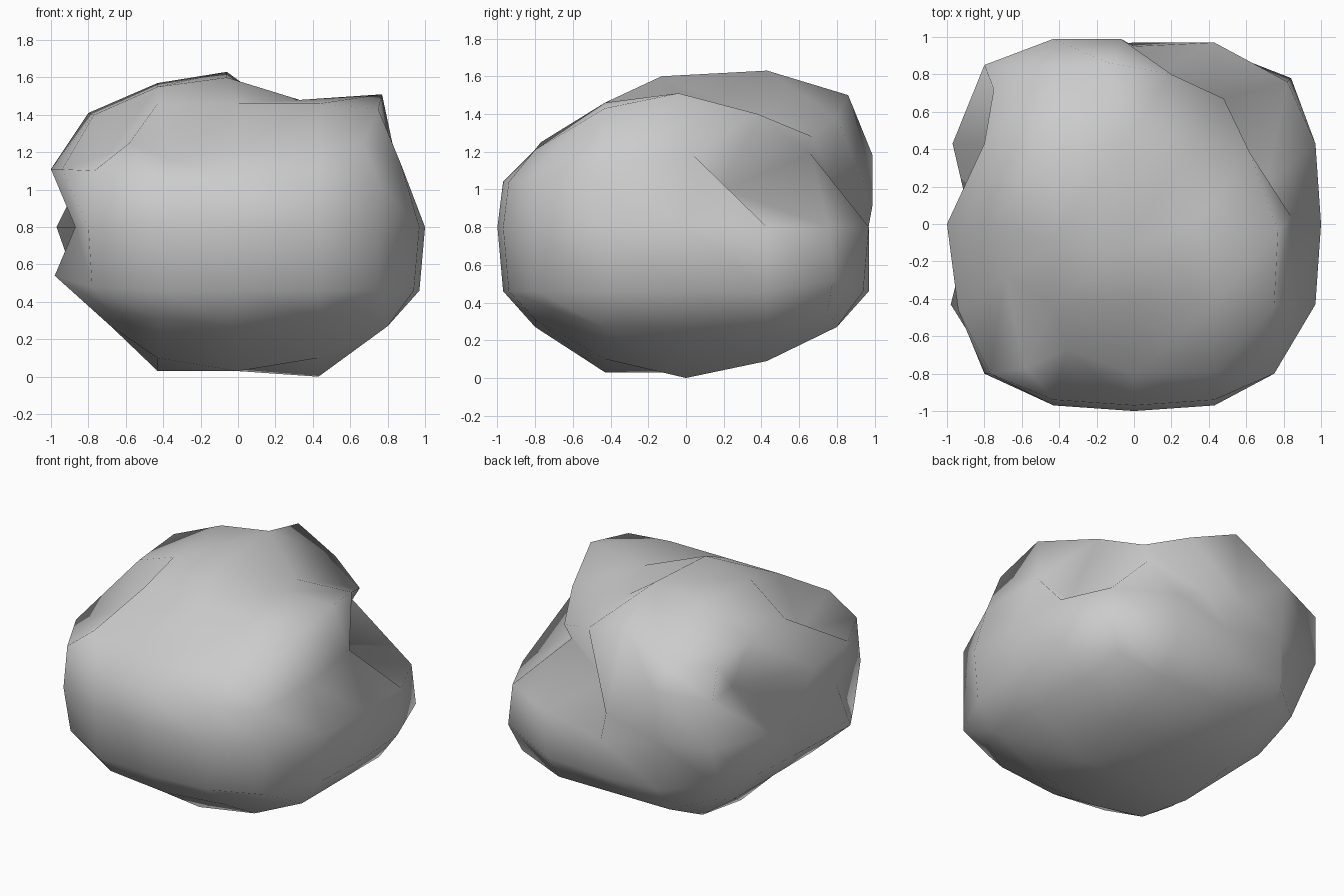
import bpy
import bmesh

default_cube = bpy.data.objects.get("Cube")
if default_cube:
    bpy.data.objects.remove(default_cube, do_unlink=True)

# Lattice names: two steps out from the centre along each axis
LEFT, BACK, TOP = 2, 2, 2
RIGHT, FRONT, BOTTOM = -2, -2, -2

# Block divided into a four by four grid on every side
bm = bmesh.new()
bmesh.ops.create_cube(bm, size=2)
bmesh.ops.subdivide_edges(bm, edges=bm.edges[:], cuts=3, use_grid_fill=True)
grid = {tuple(round(c * 2) for c in v.co): v for v in bm.verts}


def rounded(step, outer_count, inner_count, wide):
    """Coordinate of a lattice step, pulled in at edges and corners."""
    sign = (step > 0) - (step < 0)
    if abs(step) < 2:
        return sign * (0.43 if wide else 0.34)
    if wide:
        reach = (1.0, 0.8, 0.67)[outer_count - 1]
        return sign * (reach - (0.03 * inner_count if outer_count == 1 else 0))
    return sign * (0.77, 0.53, 0.45)[outer_count - 1]


# Soft boulder body
for key, vert in grid.items():
    outer = sum(abs(s) == 2 for s in key)
    inner = sum(abs(s) == 1 for s in key)
    x, y, z = (rounded(s, outer, inner, axis < 2) for axis, s in enumerate(key))
    vert.co = (x, y, z + 0.8)


def pull(i, j, k, x=0.0, y=0.0, z=0.0):
    """Shift one lattice point to carve or raise the stone."""
    co = grid[i, j, k].co
    co.x += x
    co.y += y
    co.z += z


def ridge(start, end):
    """Fold the face between two opposite lattice points."""
    bmesh.ops.connect_verts(bm, verts=[grid[start], grid[end]])


# Sloping front brow with a hollow near its right end
for i in (-1, 0, 1):
    pull(i, -1, TOP, z=-0.11)
    pull(i, FRONT, TOP, z=-0.12)
for i in (-1, 0, 1, LEFT):
    pull(i, FRONT, 1, z=-0.1)
pull(-1, FRONT, TOP, x=0.07, y=0.13, z=-0.05)
pull(RIGHT, FRONT, TOP, x=0.09, y=-0.1)
pull(RIGHT, FRONT, 1, x=0.03, z=-0.04)
pull(RIGHT, FRONT, -1, x=0.02, y=0.05, z=0.02)
for k in (-1, 0, 1):
    pull(LEFT, FRONT, k, x=-0.05)

# Raised side peak and the ridge running back from it
pull(LEFT, 0, TOP, x=-0.03, y=-0.04, z=0.18)
pull(LEFT, -1, TOP, x=-0.05, z=0.1)
pull(LEFT, 1, TOP, x=-0.18, y=-0.05, z=0.07)
pull(LEFT, BACK, TOP, x=-0.19, z=0.03)
pull(1, BACK, TOP, x=-0.23, z=0.05)

# Deep hollow under the ridge
pull(LEFT, -1, 1, x=-0.07)
pull(LEFT, 0, 1, x=-0.13, y=0.04, z=0.04)
pull(LEFT, 1, 1, x=-0.24, y=-0.23, z=-0.14)
pull(LEFT, BACK, 1, x=-0.37, y=-0.14, z=0.05)
pull(1, BACK, 1, x=-0.35, y=-0.16, z=-0.1)
pull(0, BACK, 1, x=-0.07, y=0.02, z=-0.22)
pull(0, BACK, 0, y=-0.05, z=-0.1)
pull(-1, BACK, 0, y=-0.03)
ridge((LEFT, 1, TOP), (LEFT, 0, 1))
ridge((LEFT, 0, 1), (LEFT, 1, 0))

# Fuller lower rear corner
pull(LEFT, BACK, 0, x=0.02, y=-0.04)
pull(LEFT, BACK, -1, x=0.04, y=-0.02, z=0.06)
pull(LEFT, BACK, BOTTOM, x=0.08, y=0.08)

# Crown and the valley beside it
pull(0, 0, TOP, x=-0.06, y=-0.13, z=0.03)
pull(-1, 0, TOP, y=-0.1, z=-0.02)
pull(1, 0, TOP, x=-0.1, z=-0.09)
pull(1, 1, TOP, x=-0.2, y=-0.13, z=-0.15)
pull(0, 1, TOP, x=-0.06, z=0.06)
ridge((0, 1, TOP), (1, BACK, TOP))
ridge((0, 1, TOP), (-1, BACK, TOP))

# High rear shoulder
pull(0, BACK, TOP, x=-0.13, y=0.06, z=0.17)
pull(-1, BACK, TOP, y=0.05, z=-0.03)
pull(-1, BACK, 1, y=0.05, z=0.04)
pull(RIGHT, BACK, TOP, x=-0.08, y=0.05, z=0.08)
for k in (0, 1):
    pull(RIGHT, BACK, k, y=0.05)

# Overhanging edge above the notched side
pull(RIGHT, 1, TOP, z=0.08)
pull(RIGHT, 0, TOP, x=0.03, z=0.07)
pull(RIGHT, -1, TOP, x=0.11, y=0.15, z=-0.14)
pull(RIGHT, -1, 1, y=-0.03, z=-0.03)
pull(RIGHT, 0, 1, x=-0.03, z=-0.03)
pull(RIGHT, 1, 1, x=0.28, z=-0.08)
ridge((RIGHT, 0, 1), (RIGHT, 1, TOP))
ridge((RIGHT, -1, 1), (-1, -1, TOP))

# Notches lower down the same side
pull(RIGHT, -1, 0, x=0.1)
pull(RIGHT, 0, 0, x=0.13)
pull(RIGHT, -1, -1, x=-0.04, z=0.08)
for j in (0, 1):
    pull(RIGHT, j, -1, x=0.12)
pull(RIGHT, BACK, -1, x=0.06, y=-0.12)

# Tapered underside
for j in (-1, 0, 1):
    pull(RIGHT, j, BOTTOM, x=0.12)
for i in (-1, 0, 1):
    pull(i, 1, BOTTOM, z=0.06)
for i in (-1, 1):
    pull(i, -1, BOTTOM, z=0.07)
    pull(i, FRONT, BOTTOM, z=0.04)
pull(1, 0, BOTTOM, z=-0.03)

bmesh.ops.recalc_face_normals(bm, faces=bm.faces[:])
for face in bm.faces:
    face.smooth = True

mesh = bpy.data.meshes.new("boulder")
bm.to_mesh(mesh)
bm.free()
boulder = bpy.data.objects.new("boulder", mesh)
bpy.context.collection.objects.link(boulder)

# Plain stone colour
stone = bpy.data.materials.new("stone grey")
stone.use_nodes = True
colour = (0.6, 0.6, 0.6, 1.0)
stone.diffuse_color = colour
for node in stone.node_tree.nodes:
    if node.type == "BSDF_PRINCIPLED":
        node.inputs["Base Color"].default_value = colour
        node.inputs["Roughness"].default_value = 0.9
mesh.materials.append(stone)
